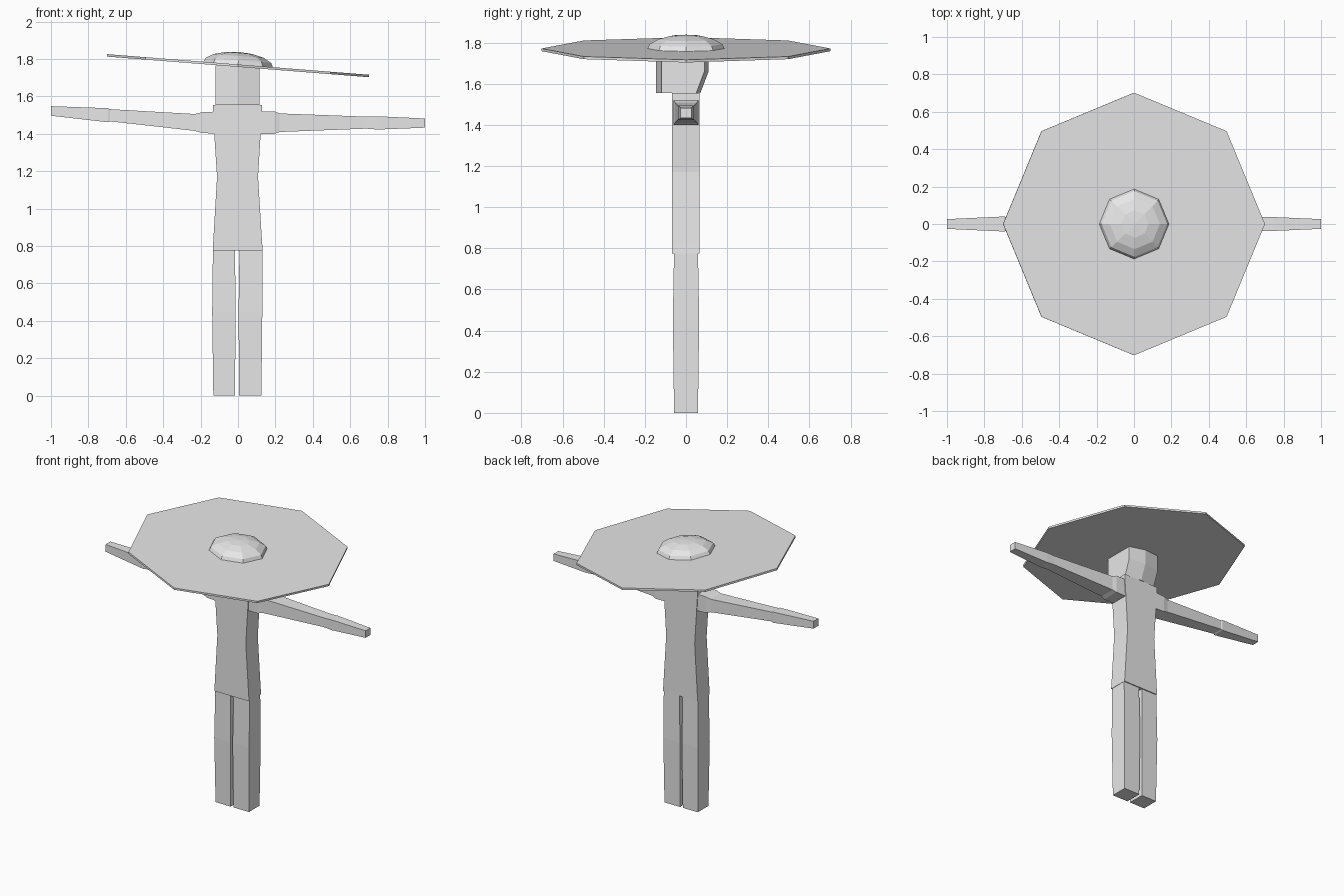
import bpy, bmesh, math
from mathutils import Matrix

if "Cube" in bpy.data.objects:
    bpy.data.objects.remove(bpy.data.objects["Cube"])

grey = bpy.data.materials.new("plain_grey")
grey.diffuse_color = (0.8, 0.8, 0.8, 1)
grey.use_nodes = True
grey.node_tree.nodes["Principled BSDF"].inputs["Base Color"].default_value = grey.diffuse_color


def loft(name, rings):
    """Skin a list of equal-sized point rings and cap both ends."""
    bm = bmesh.new()
    loops = [[bm.verts.new(p) for p in ring] for ring in rings]
    n = len(loops[0])
    for a, b in zip(loops, loops[1:]):
        for i in range(n):
            j = (i + 1) % n
            bm.faces.new((a[i], a[j], b[j], b[i]))
    bm.faces.new(loops[0])
    bm.faces.new(loops[-1])
    bmesh.ops.recalc_face_normals(bm, faces=bm.faces)
    mesh = bpy.data.meshes.new(name)
    bm.to_mesh(mesh)
    bm.free()
    mesh.materials.append(grey)
    obj = bpy.data.objects.new(name, mesh)
    bpy.context.collection.objects.link(obj)
    return obj


def upright(z, x0, x1, y0, y1):
    return [(x0, y0, z), (x1, y0, z), (x1, y1, z), (x0, y1, z)]


def sideways(x, z0, z1, w):
    return [(x, -w, z0), (x, w, z0), (x, w, z1), (x, -w, z1)]


def octagon(r, z):
    return [(r * math.cos(i * math.pi / 4), r * math.sin(i * math.pi / 4), z)
            for i in range(8)]


# Torso, waisted, with a collar block on top
loft("torso", [upright(z, x0, x1, -0.067, 0.065) for z, x0, x1 in (
    (0.775, -0.135, 0.132), (0.83, -0.132, 0.128), (1.17, -0.112, 0.107),
    (1.40, -0.127, 0.121), (1.52, -0.134, 0.129), (1.555, -0.134, 0.129))])

# Legs
for name, spans in (
        ("left_leg", ((-0.132, -0.016), (-0.138, -0.013), (-0.134, -0.016))),
        ("right_leg", ((0.006, 0.125), (0.003, 0.130), (0.008, 0.130)))):
    loft(name, [upright(z, x0, x1, -w, w) for z, w, (x0, x1) in zip(
        (0.0, 0.45, 0.79), (0.058, 0.064, 0.058), spans)])

# Arms: shoulder, sleeve, slightly stepped hand
loft("left_arm", [sideways(*s) for s in (
    (-0.10, 1.40, 1.52, 0.060), (-0.195, 1.405, 1.515, 0.060),
    (-0.23, 1.416, 1.506, 0.054), (-0.685, 1.467, 1.532, 0.037),
    (-0.695, 1.462, 1.537, 0.040), (-1.0, 1.497, 1.548, 0.026))])
loft("right_arm", [sideways(*s) for s in (
    (0.10, 1.40, 1.52, 0.060), (0.195, 1.40, 1.52, 0.060),
    (0.222, 1.41, 1.509, 0.054), (0.687, 1.428, 1.492, 0.037),
    (0.745, 1.423, 1.494, 0.037), (1.0, 1.433, 1.482, 0.026))])

# Head with shallow ridges front and back, narrower at the nape
head = []
for z, back in ((1.555, 0.070), (1.66, 0.110), (1.765, 0.110)):
    head.append([(-0.119, -0.118, z), (-0.002, -0.145, z), (0.115, -0.118, z),
                 (0.115, back - 0.02, z), (-0.002, back, z), (-0.119, back - 0.02, z)])
loft("head", head)

# Wide tilted hat brim and its faceted crown
tilt = Matrix.Translation((0, 0, 1.765)) @ Matrix.Rotation(math.radians(4.5), 4, 'Y')
brim = loft("hat_brim", [octagon(0.702, -0.007), octagon(0.702, 0.006)])
crown = loft("hat_crown", [
    octagon(max(0.19 * math.cos(a), 0.0005), 0.073 * math.sin(a))
    for a in (math.radians(22.5 * i) for i in range(5))])
for part in (brim, crown):
    part.data.transform(tilt)
